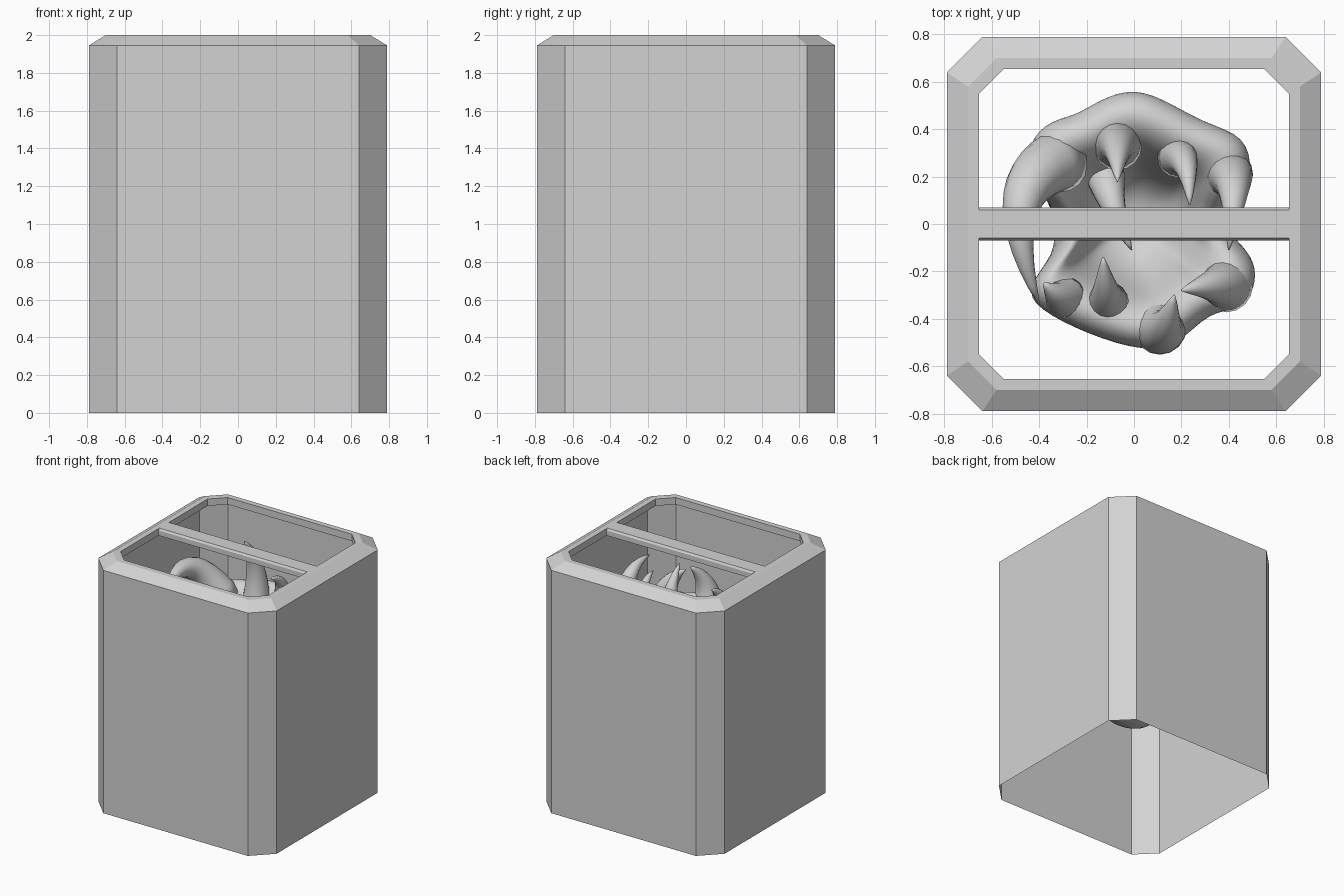
import bpy, bmesh, math
from mathutils import Vector

if "Cube" in bpy.data.objects:
    bpy.data.objects.remove(bpy.data.objects["Cube"])

grey = bpy.data.materials.new("light_grey")
grey.diffuse_color = (0.65, 0.65, 0.65, 1)
grey.use_nodes = True
grey.node_tree.nodes["Principled BSDF"].inputs["Base Color"].default_value = grey.diffuse_color


def finish(name, bm, smooth=False, subdiv=0):
    bmesh.ops.recalc_face_normals(bm, faces=bm.faces)
    me = bpy.data.meshes.new(name)
    bm.to_mesh(me)
    bm.free()
    me.materials.append(grey)
    for p in me.polygons:
        p.use_smooth = smooth
    ob = bpy.data.objects.new(name, me)
    bpy.context.collection.objects.link(ob)
    if subdiv:
        m = ob.modifiers.new("smooth", "SUBSURF")
        m.levels = m.render_levels = subdiv
    return ob


def loft(bm, rings, closed=False, caps=False):
    """Bridge equal-length rings of points with quads."""
    vs = [[bm.verts.new(p) for p in r] for r in rings]
    n = len(vs[0])
    pairs = list(zip(vs, vs[1:])) + ([(vs[-1], vs[0])] if closed else [])
    for a, b in pairs:
        for i in range(n):
            j = (i + 1) % n
            bm.faces.new((a[i], a[j], b[j], b[i]))
    if caps:
        bm.faces.new(vs[0])
        bm.faces.new(vs[-1])


def octagon(side, chamfer, z):
    s, c = side, chamfer
    return [(s, -c, z), (s, c, z), (c, s, z), (-c, s, z),
            (-s, c, z), (-s, -c, z), (-c, -s, z), (c, -s, z)]


# Thin tube walls, open at both ends
bm = bmesh.new()
loft(bm, [octagon(.79, .64, 0), octagon(.79, .64, 1.945)])
finish("tube_wall", bm)

# Bevelled rim with an inward lip
bm = bmesh.new()
loft(bm, [octagon(.79, .64, 1.945), octagon(.70, .58, 2),
          octagon(.655, .55, 2), octagon(.655, .55, 1.945)], closed=True)
finish("top_rim", bm)

# Crossbar with slightly bevelled long edges
bm = bmesh.new()
section = [(-.07, 1.945), (.07, 1.945), (.07, 1.985), (.06, 2), (-.06, 2), (-.07, 1.985)]
loft(bm, [[(x, y, z) for y, z in section] for x in (-.658, .658)], caps=True)
finish("crossbar", bm)

# Jaw: lumpy gum outline lofted into a deep cup with a hollow throat
outline = [(.36, 0), (.44, .1), (.51, .22), (.48, .38), (.3, .43), (.15, .52), (0, .585),
           (-.15, .53), (-.25, .46), (-.38, .44), (-.48, .3), (-.4, .13), (-.27, 0),
           (-.34, -.13), (-.46, -.27), (-.42, -.36), (-.2, -.47), (.05, -.55), (.2, -.51),
           (.32, -.37), (.46, -.37), (.52, -.27), (.52, -.16), (.44, -.07)]
# (scale, height, blend towards a plain circle)
profile = [(.12, .55, 1), (.45, .6, 1), (.75, .77, .9), (.92, 1.0, .6), (.98, 1.2, .25),
           (1.01, 1.34, 0), (.96, 1.45, 0), (.82, 1.5, 0), (.66, 1.45, .1), (.55, 1.3, .25),
           (.45, 1.12, .5), (.28, 1.02, .8), (.08, 1.0, 1)]
rings = []
for s, z, round_off in profile:
    ring = []
    for x, y in outline:
        p = Vector((x, y))
        p = p.lerp(p.normalized() * .43, round_off) * s
        lift = 0
        if z > 1.15 and s > .5:      # upper gum higher, mouth corners lower
            lift = .05 * y / .5 - .22 * max(0, 1 - abs(y) / .22)
        ring.append((p.x, p.y, z + lift))
    rings.append(ring)
bm = bmesh.new()
loft(bm, rings, caps=True)
finish("jaw", bm, smooth=True, subdiv=2)


# Curved tapering teeth
def tooth(name, base, bend, tip, radius, sides=16, steps=12):
    a, b, c = Vector(base), Vector(bend), Vector(tip)
    rings = []
    for i in range(steps + 1):
        t = i / steps
        p = a * (1 - t) ** 2 + b * 2 * t * (1 - t) + c * t * t
        d = ((b - a) * (1 - t) + (c - b) * t).normalized()
        u = d.orthogonal() if i == 0 else (u - d * u.dot(d))
        u.normalize()
        v = d.cross(u)
        r = radius * (1 - t) ** .8 + .003
        rings.append([p + (u * math.cos(k) + v * math.sin(k)) * r
                      for k in (2 * math.pi * j / sides for j in range(sides))])
    bm = bmesh.new()
    loft(bm, rings, caps=True)
    finish(name, bm, smooth=True)


teeth = [
    ("upper_tusk", (-.31, .27, 1.4), (-.6, .16, 1.85), (-.4, -.34, 1.64), .13),
    ("upper_middle_tooth", (-.07, .33, 1.42), (-.07, .37, 1.75), (-.07, .18, 1.96), .1),
    ("upper_small_tooth", (.18, .28, 1.42), (.23, .3, 1.72), (.235, .08, 1.78), .08),
    ("upper_right_tooth", (.4, .21, 1.38), (.44, .2, 1.78), (.4, -.11, 1.79), .1),
    ("inner_tooth", (-.12, .2, 1.2), (-.1, .08, 1.38), (-.01, -.11, 1.35), .08),
    ("lower_left_tooth", (-.29, -.31, 1.38), (-.32, -.31, 1.52), (-.38, -.25, 1.58), .085),
    ("lower_middle_tooth", (-.11, -.33, 1.36), (-.12, -.3, 1.55), (-.13, -.14, 1.64), .085),
    ("lower_front_tooth", (.11, -.44, 1.34), (.13, -.47, 1.55), (.17, -.3, 1.68), .11),
    ("lower_right_tooth", (.39, -.26, 1.34), (.36, -.25, 1.55), (.2, -.28, 1.66), .11),
]
for t in teeth:
    tooth(*t)
